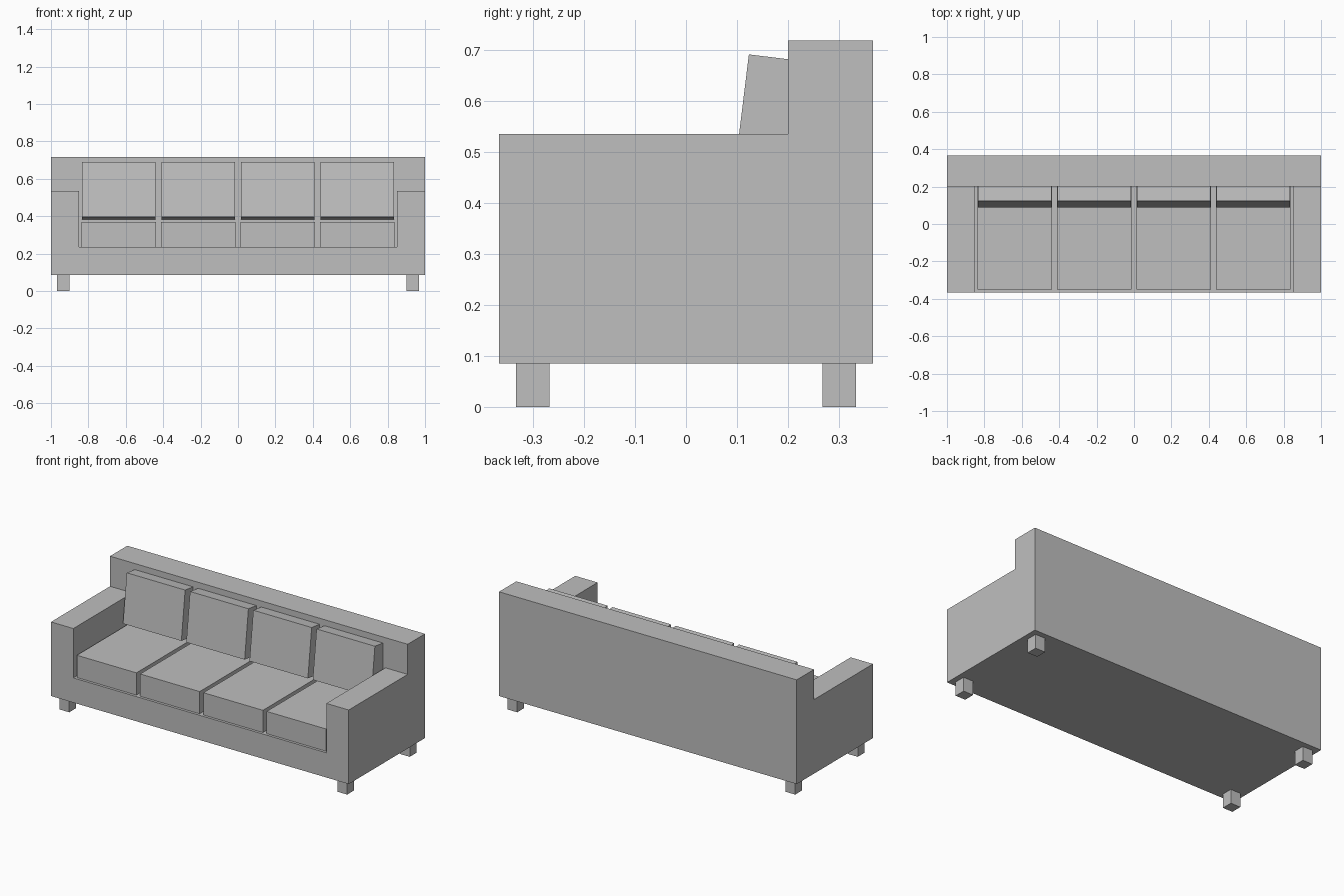
import bpy
import bmesh
from math import radians
from mathutils import Matrix, Vector

cube = bpy.data.objects.get("Cube")
if cube:
    bpy.data.objects.remove(cube, do_unlink=True)

# One plain grey for the whole sofa
grey = bpy.data.materials.new("grey_fabric")
grey.use_nodes = True
colour = (0.52, 0.52, 0.52, 1)
grey.diffuse_color = colour
grey.node_tree.nodes["Principled BSDF"].inputs["Base Color"].default_value = colour


def add_object(name, bm):
    bmesh.ops.recalc_face_normals(bm, faces=bm.faces)
    mesh = bpy.data.meshes.new(name)
    bm.to_mesh(mesh)
    bm.free()
    mesh.materials.append(grey)
    obj = bpy.data.objects.new(name, mesh)
    bpy.context.collection.objects.link(obj)
    return obj


def box(name, low, high):
    low, high = Vector(low), Vector(high)
    bm = bmesh.new()
    bmesh.ops.create_cube(bm, size=1)
    bmesh.ops.scale(bm, vec=high - low, verts=bm.verts)
    bmesh.ops.translate(bm, vec=(low + high) / 2, verts=bm.verts)
    return add_object(name, bm)


DEPTH, BACK_Y = 0.366, 0.2
BOTTOM, BASE_TOP, ARM_TOP, BACK_TOP = 0.085, 0.235, 0.535, 0.718
SEAT_TOP = 0.37

# Frame: L-shaped side profile extruded across the width
profile = [(-DEPTH, BOTTOM), (DEPTH, BOTTOM), (DEPTH, BACK_TOP),
           (BACK_Y, BACK_TOP), (BACK_Y, ARM_TOP), (-DEPTH, ARM_TOP)]
bm = bmesh.new()
side = bm.faces.new([bm.verts.new((-1, y, z)) for y, z in profile])
result = bmesh.ops.extrude_face_region(bm, geom=[side], use_keep_orig=True)
moved = [v for v in result["geom"] if isinstance(v, bmesh.types.BMVert)]
bmesh.ops.translate(bm, vec=(2, 0, 0), verts=moved)
frame = add_object("sofa_frame", bm)

# Seat well cut between the arms
cutter = box("seat_well_cutter", (-0.85, -1, BASE_TOP), (0.85, BACK_Y, 1))
cutter.hide_render = True
cut = frame.modifiers.new("seat_well", "BOOLEAN")
cut.operation = "DIFFERENCE"
cut.solver = "EXACT"
cut.object = cutter
bpy.context.view_layer.objects.active = frame
bpy.ops.object.modifier_apply(modifier=cut.name)
bpy.data.objects.remove(cutter, do_unlink=True)

# Four seat cushions, each with a back cushion leaning on the backrest
for i in range(4):
    x = (i - 1.5) * 0.425
    box(f"seat_cushion_{i + 1}", (x - 0.2, -0.35, BASE_TOP), (x + 0.2, BACK_Y, SEAT_TOP))
    back = box(f"back_cushion_{i + 1}", (-0.196, 0, 0), (0.196, 0.15, 0.297))
    lean = Matrix.Rotation(radians(-7), 4, "X")
    back.data.transform(Matrix.Translation((x, 0.087, 0.396)) @ lean)

# Square legs at the corners
for x_name, x in (("right", -0.934), ("left", 0.934)):
    for y_name, y in (("front", -0.3), ("back", 0.3)):
        box(f"{y_name}_{x_name}_leg", (x - 0.033, y - 0.033, 0), (x + 0.033, y + 0.033, BOTTOM))
